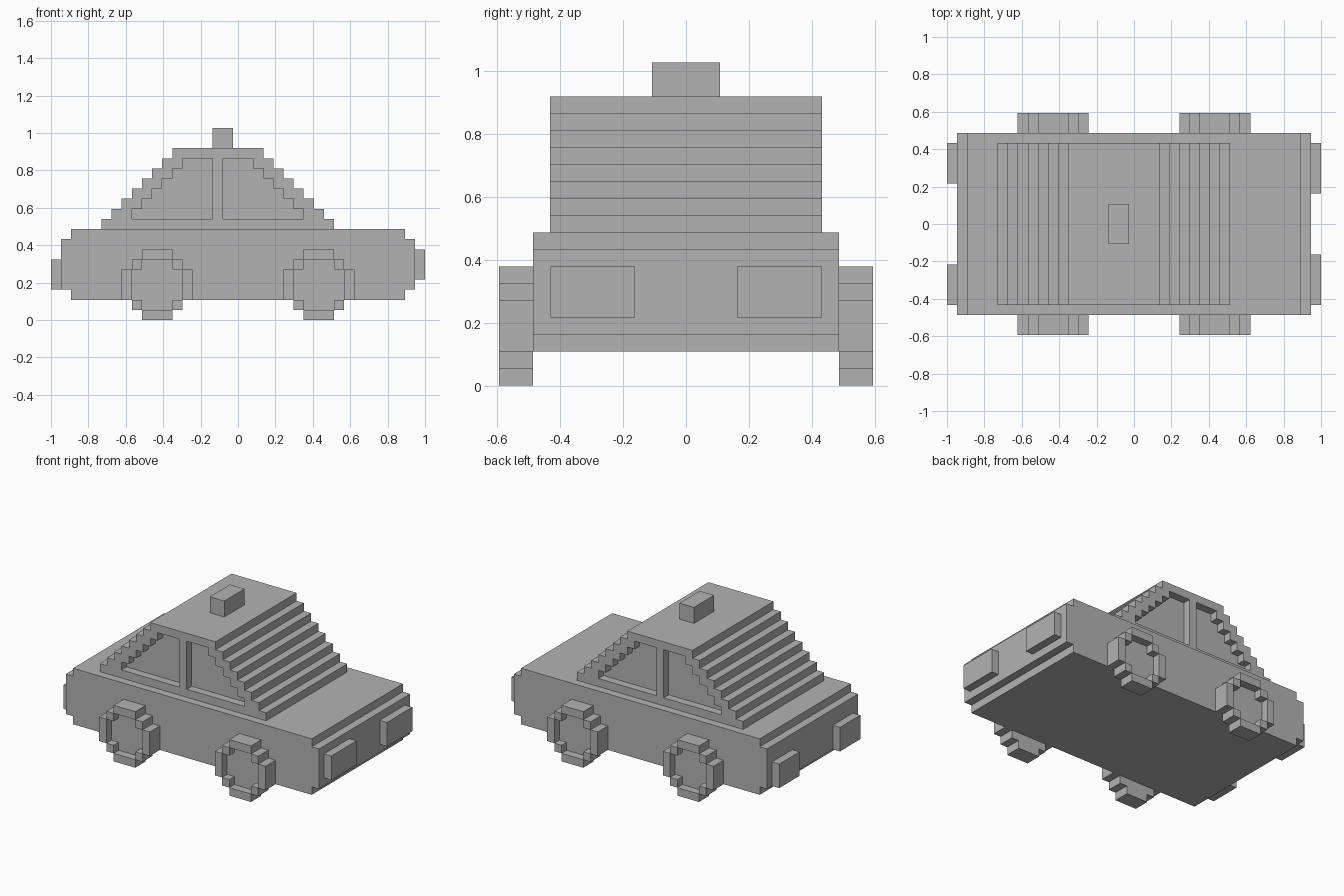
import bpy
import bmesh

cube = bpy.data.objects.get("Cube")
if cube:
    bpy.data.objects.remove(cube, do_unlink=True)

U = 2 / 37  # one block; all sizes below are counted in blocks

grey = bpy.data.materials.new("plain grey")
grey.use_nodes = True
grey.diffuse_color = (0.45, 0.45, 0.45, 1)
grey.node_tree.nodes["Principled BSDF"].inputs["Base Color"].default_value = grey.diffuse_color


def add_prism(bm, outline, y0, y1):
    """Extrude an (x, z) outline from y0 to y1."""
    face = bm.faces.new([bm.verts.new((x * U, y0 * U, z * U)) for x, z in outline])
    result = bmesh.ops.extrude_face_region(bm, geom=[face], use_keep_orig=True)
    moved = [g for g in result["geom"] if isinstance(g, bmesh.types.BMVert)]
    bmesh.ops.translate(bm, verts=moved, vec=(0, (y1 - y0) * U, 0))


def make(name, pieces):
    """Make one object from (outline, y0, y1) pieces."""
    bm = bmesh.new()
    for piece in pieces:
        add_prism(bm, *piece)
    bmesh.ops.recalc_face_normals(bm, faces=bm.faces)
    mesh = bpy.data.meshes.new(name)
    bm.to_mesh(mesh)
    bm.free()
    mesh.materials.append(grey)
    obj = bpy.data.objects.new(name, mesh)
    bpy.context.collection.objects.link(obj)
    return obj


def rect(x0, x1, z0, z1):
    return [(x0, z0), (x1, z0), (x1, z1), (x0, z1)]


def stairs(x0, x1, z0, rows, left=1, right=1):
    """Outline whose sides step inwards by left / right at every row."""
    a, b = [], []
    for i in range(rows):
        for z in (z0 + i, z0 + i + 1):
            a.append((x0 + i * left, z))
            b.append((x1 - i * right, z))
    if not left:
        a = [a[0], a[-1]]
    if not right:
        b = [b[0], b[-1]]
    return b + a[::-1]


# Body with stepped ends
make("body", [([(-16.5, 2), (16.5, 2), (16.5, 3), (17.5, 3), (17.5, 8), (16.5, 8),
                (16.5, 9), (-16.5, 9), (-16.5, 8), (-17.5, 8), (-17.5, 3), (-16.5, 3)], -9, 9)])

# Stepped cabin with sunken side windows
cabin = make("cabin", [(stairs(-13.5, 9.5, 9, 8), -8, 8)])
rear_window = stairs(-10.5, -2.5, 10, 6, right=0)
front_window = stairs(-1.5, 6.5, 10, 6, left=0)
cutter = make("window_cutter", [(w, s * 7, s * 9) for w in (rear_window, front_window) for s in (-1, 1)])
cutter.hide_render = True
cutter.hide_viewport = True
cutter.display_type = 'WIRE'
cut = cabin.modifiers.new("windows", 'BOOLEAN')
cut.operation = 'DIFFERENCE'
cut.solver = 'EXACT'
cut.object = cutter
bpy.context.view_layer.objects.active = cabin
bpy.ops.object.modifier_apply(modifier=cut.name)
bpy.data.objects.remove(cutter, do_unlink=True)

# Block on the roof
make("roof_sign", [(rect(-2.5, -0.5, 17, 19), -2, 2)])

for side, s in (("left", 1), ("right", -1)):
    # Lamps on both ends; the +x pair is larger and higher
    make(f"lamp_a_{side}", [(rect(17.5, 18.5, 4, 7), -s * 3, -s * 8)])
    make(f"lamp_b_{side}", [(rect(-18.5, -17.5, 3, 6), -s * 4, -s * 8)])

    # Wheels: a ring of blocks around a sunken hub
    for end, cx in (("a", 8), ("b", -8)):
        tyre = []
        for d in (-1, 1):
            tyre.append(rect(cx - 1.5, cx + 1.5, 3 + 3 * d, 4 + 3 * d))
            tyre.append(rect(cx + 3 * d - 0.5, cx + 3 * d + 0.5, 2, 5))
            for e in (-1, 1):
                tyre.append(rect(cx + 2 * d - 0.5, cx + 2 * d + 0.5, 3 + 2 * e, 4 + 2 * e))
        make(f"tyre_{end}_{side}", [(t, s * 9, s * 11) for t in tyre])
        hub = [(cx - 1.5, 1), (cx + 1.5, 1), (cx + 1.5, 2), (cx + 2.5, 2),
               (cx + 2.5, 5), (cx + 1.5, 5), (cx + 1.5, 6), (cx - 1.5, 6),
               (cx - 1.5, 5), (cx - 2.5, 5), (cx - 2.5, 2), (cx - 1.5, 2)]
        make(f"hub_{end}_{side}", [(hub, s * 9, s * 10)])
